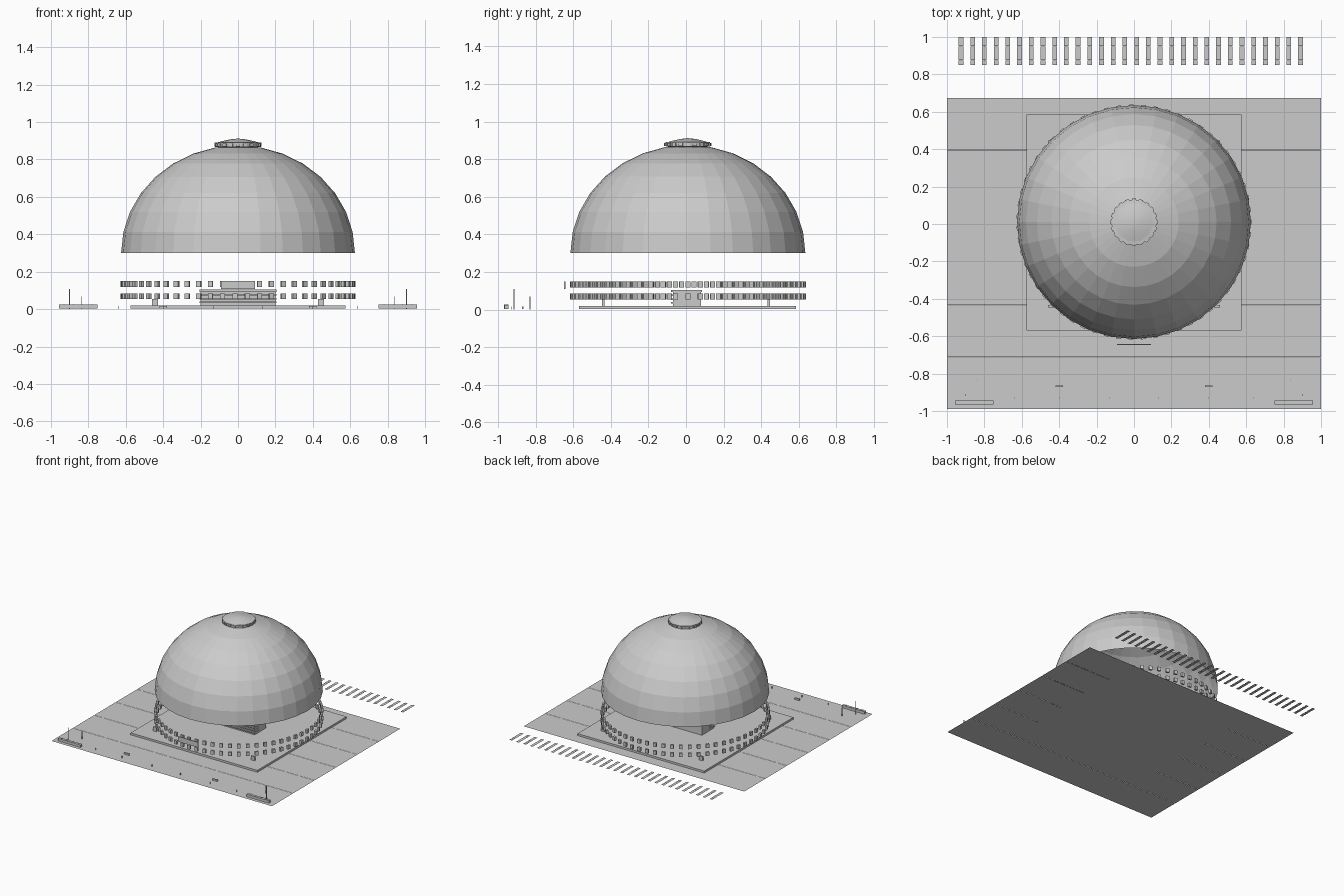
import bpy, bmesh, math
from mathutils import Matrix, Vector

if "Cube" in bpy.data.objects:
    bpy.data.objects.remove(bpy.data.objects["Cube"])

grey = bpy.data.materials.new("plain_grey")
grey.use_nodes = True
COLOUR = (0.6, 0.6, 0.6, 1)
grey.diffuse_color = COLOUR
grey.node_tree.nodes["Principled BSDF"].inputs["Base Color"].default_value = COLOUR

CENTRE_Y = 0.01


def finish(name, bm):
    mesh = bpy.data.meshes.new(name)
    bm.to_mesh(mesh)
    bm.free()
    mesh.materials.append(grey)
    obj = bpy.data.objects.new(name, mesh)
    bpy.context.collection.objects.link(obj)
    return obj


def add_box(bm, low, high, turn=Matrix()):
    """Box between two corners, then moved by a matrix."""
    low, high = Vector(low), Vector(high)
    place = Matrix.Translation((low + high) / 2) @ Matrix.Diagonal((*(high - low), 1))
    bmesh.ops.create_cube(bm, size=1, matrix=turn @ place)


def add_sheet(bm, x0, x1, y0, y1, z):
    """Flat upward-facing rectangle."""
    corners = [(x0, y0, z), (x1, y0, z), (x1, y1, z), (x0, y1, z)]
    bm.faces.new([bm.verts.new(c) for c in corners])


def boxes(name, *pairs):
    bm = bmesh.new()
    for low, high in pairs:
        add_box(bm, low, high)
    return finish(name, bm)


def around(angle):
    return Matrix.Translation((0, CENTRE_Y, 0)) @ Matrix.Rotation(angle, 4, "Z")


def revolve(name, profile, sides):
    """Spin an (r, z) profile about the dome's axis."""
    bm = bmesh.new()
    verts = [bm.verts.new((r, CENTRE_Y, z)) for r, z in profile]
    edges = [bm.edges.new(pair) for pair in zip(verts, verts[1:])]
    bmesh.ops.spin(bm, geom=verts + edges, cent=(0, CENTRE_Y, 0), axis=(0, 0, 1),
                   angle=2 * math.pi, steps=sides)
    bmesh.ops.remove_doubles(bm, verts=bm.verts, dist=0.0005)
    bmesh.ops.recalc_face_normals(bm, faces=bm.faces)
    obj = finish(name, bm)
    # an open shell should face outward and up
    if sum(p.normal.z * p.area for p in obj.data.polygons) < 0:
        obj.data.flip_normals()
    return obj


# Paved ground in six rows with fine joints
bm = bmesh.new()
ROW = 1.665 / 6
for i in range(6):
    y = -0.99 + i * ROW
    add_sheet(bm, -1, 1, y + 0.001, y + ROW - 0.001, 0)
finish("ground", bm)

# Square floor under the dome
boxes("plinth", ((-0.575, -0.57, 0.004), (0.575, 0.585, 0.02)))

# Faceted half-sphere dome
steps = [i * math.pi / 16 for i in range(9)]
revolve("dome", [(0.625 * math.cos(a), 0.3 + 0.575 * math.sin(a)) for a in steps], 32)

# Crown on the dome: rim and shallow lid
revolve("crown_rim", [(0.1, 0.865), (0.123, 0.867), (0.125, 0.89), (0.1, 0.893)], 10)
lid = revolve("crown_lid", [(0.118, 0.889), (0.085, 0.898), (0.045, 0.907), (0, 0.912)], 10)
for poly in lid.data.polygons:
    poly.use_smooth = True
bm = bmesh.new()
for i in range(20):
    add_box(bm, (0.115, -0.011, 0.87), (0.126, 0.011, 0.886), around(i * math.pi / 10))
finish("crown_windows", bm)

# Two rings of small windows
for name, z in (("lower_windows", 0.053), ("upper_windows", 0.118)):
    bm = bmesh.new()
    for i in range(59):
        add_box(bm, (0.612, -0.013, z), (0.628, 0.013, z + 0.031),
                around(i * 2 * math.pi / 59))
    finish(name, bm)

# Sign board over the entrance
boxes("entrance_sign", ((-0.09, -0.648, 0.108), (0.09, -0.642, 0.15)))

# Central hall with cornice and front ledges
boxes("central_hall",
      ((-0.2, -0.07, 0.02), (0.2, 0.08, 0.092)),
      ((-0.205, -0.08, 0.092), (0.205, 0.085, 0.105)),
      *[((-0.205, -0.08, z), (0.205, -0.02, z + 0.008)) for z in (0.032, 0.052, 0.072)])

# Small signs at the corners of the floor
boxes("corner_signs", *[((x - 0.016, y - 0.006, 0.02), (x + 0.016, y + 0.006, 0.054))
                        for x in (-0.445, 0.445) for y in (-0.44, 0.44)])

# Front furniture, the same on both sides
for side, s in (("left", 1), ("right", -1)):
    def block(x, y, wide, deep, low, high):
        return ((s * x - wide / 2, y - deep / 2, low), (s * x + wide / 2, y + deep / 2, high))

    boxes(side + "_planter", block(0.855, -0.955, 0.205, 0.022, 0.004, 0.024))
    boxes(side + "_planter_ribs",
          *[block(0.78 + i * 0.05, -0.955, 0.004, 0.024, 0.003, 0.026) for i in range(4)])
    boxes(side + "_lamp_posts",
          block(0.9, -0.914, 0.005, 0.005, 0, 0.108),
          block(0.835, -0.83, 0.004, 0.004, 0, 0.068))
    boxes(side + "_bench", block(0.4, -0.868, 0.042, 0.009, 0.002, 0.016))
    boxes(side + "_bollards",
          *[block(x, -0.93, 0.004, 0.004, 0, 0.016) for x in (0.13, 0.4, 0.64)])

# Rows of flat floating tiles behind the ground
bm = bmesh.new()
for i in range(30):
    x = -0.925 + i * 0.0626
    for j in range(6):
        y = 0.85 + j * 0.025
        add_sheet(bm, x - 0.0125, x + 0.0125, y + 0.001, y + 0.025, 0.04)
finish("rear_tiles", bm)
